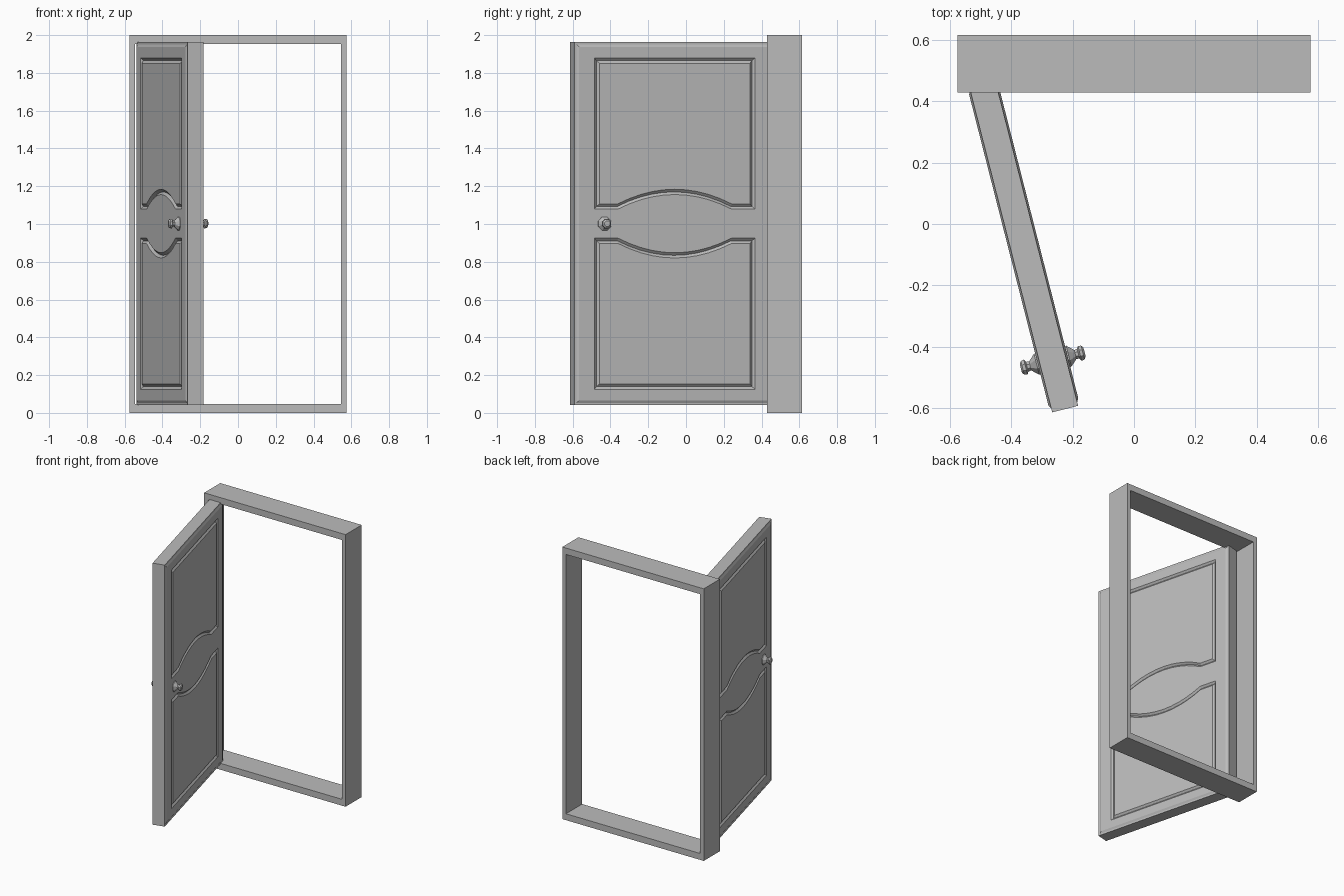
import bpy, bmesh, math
from mathutils import Vector

if "Cube" in bpy.data.objects:
    bpy.data.objects.remove(bpy.data.objects["Cube"], do_unlink=True)

GREY = (0.5, 0.5, 0.5, 1)
paint = bpy.data.materials.new("grey_paint")
paint.use_nodes = True
paint.diffuse_color = GREY
paint.node_tree.nodes["Principled BSDF"].inputs["Base Color"].default_value = GREY

MID_Z = 1.002                       # mid height of the door
DOOR_POS = (-0.359, -0.072, MID_Z)
DOOR_TURN = math.radians(-75.7)     # door swung open


def ring(bm, points, y):
    """Closed outline of x, z points at depth y."""
    return [bm.verts.new((x, y, z)) for x, z in points]


def bridge(bm, a, b):
    for i in range(len(a)):
        j = (i + 1) % len(a)
        bm.faces.new((a[i], a[j], b[j], b[i]))


def loop_edges(bm, verts):
    found = []
    for i, v in enumerate(verts):
        w = verts[(i + 1) % len(verts)]
        found.append(bm.edges.get((v, w)) or bm.edges.new((v, w)))
    return found


def rect(half_x, half_z):
    return [(-half_x, -half_z), (half_x, -half_z), (half_x, half_z), (-half_x, half_z)]


def finish(bm, name, on_door=False):
    bmesh.ops.recalc_face_normals(bm, faces=bm.faces[:])
    mesh = bpy.data.meshes.new(name)
    bm.to_mesh(mesh)
    bm.free()
    mesh.materials.append(paint)
    obj = bpy.data.objects.new(name, mesh)
    bpy.context.collection.objects.link(obj)
    if on_door:
        obj.location = DOOR_POS
        obj.rotation_euler.z = DOOR_TURN
        mirror = obj.modifiers.new("both_sides", "MIRROR")
        mirror.use_axis = (False, True, False)
    return obj


# Door frame: closed rectangular tube
bm = bmesh.new()
outer, inner = rect(0.575, 1.0), rect(0.545, 0.953)
loops = [ring(bm, o, y) for o, y in
         ((outer, 0.428), (inner, 0.428), (inner, 0.615), (outer, 0.615))]
for i in range(4):
    bridge(bm, loops[i], loops[(i + 1) % 4])
finish(bm, "door_frame").location.z = 1.0


# Door: one half, mirrored through its thickness
def panel(inset, side):
    """Panel outline with an arched edge towards the door's middle."""
    half, low, high = 0.439 - inset, 0.077 + inset, 0.877 - inset
    arc_half, rise, steps = 0.31, 0.077, 10
    pts = [(-half, low)]
    for i in range(steps + 1):
        t = 2 * i / steps - 1
        pts.append((t * arc_half, low + rise * (1 - t * t)))
    pts += [(half, low), (half, high), (-half, high)]
    return [(x, z * side) for x, z in pts]


HALF_W, HALF_H, EDGE, FACE = 0.547, 0.961, 0.0435, 0.05
bm = bmesh.new()
middle = ring(bm, rect(HALF_W, HALF_H), 0)
rim = ring(bm, rect(HALF_W, HALF_H), EDGE)
lip = ring(bm, rect(HALF_W - 0.012, HALF_H - 0.012), EDGE)
face = ring(bm, rect(HALF_W - 0.025, HALF_H - 0.025), FACE)
for a, b in ((middle, rim), (rim, lip), (lip, face)):
    bridge(bm, a, b)
border = loop_edges(bm, face)
for side in (1, -1):
    # Grooved moulding around a flush panel
    top, floor, field = [ring(bm, panel(i, side), y) for i, y in
                         ((0, FACE), (0.014, FACE - 0.012), (0.028, FACE))]
    bridge(bm, top, floor)
    bridge(bm, floor, field)
    bm.faces.new(field)
    border += loop_edges(bm, top)
bmesh.ops.triangle_fill(bm, edges=border, use_beauty=True,
                        use_dissolve=False, normal=Vector((0, 1, 0)))
finish(bm, "door", on_door=True)

# Door knobs: eight-sided turned profile on each face
profile = [(0.038, 0.045), (0.038, 0.054), (0.016, 0.076),
           (0.018, 0.086), (0.027, 0.091), (0.025, 0.101), (0.016, 0.107)]
SIDES = 8
bm = bmesh.new()
loops = []
for radius, y in profile:
    angles = [math.tau * (i + 0.5) / SIDES for i in range(SIDES)]
    loops.append(ring(bm, [(0.383 + radius * math.cos(a), radius * math.sin(a))
                           for a in angles], y))
for a, b in zip(loops, loops[1:]):
    bridge(bm, a, b)
bm.faces.new(loops[0])
bm.faces.new(loops[-1])
finish(bm, "door_knobs", on_door=True)
